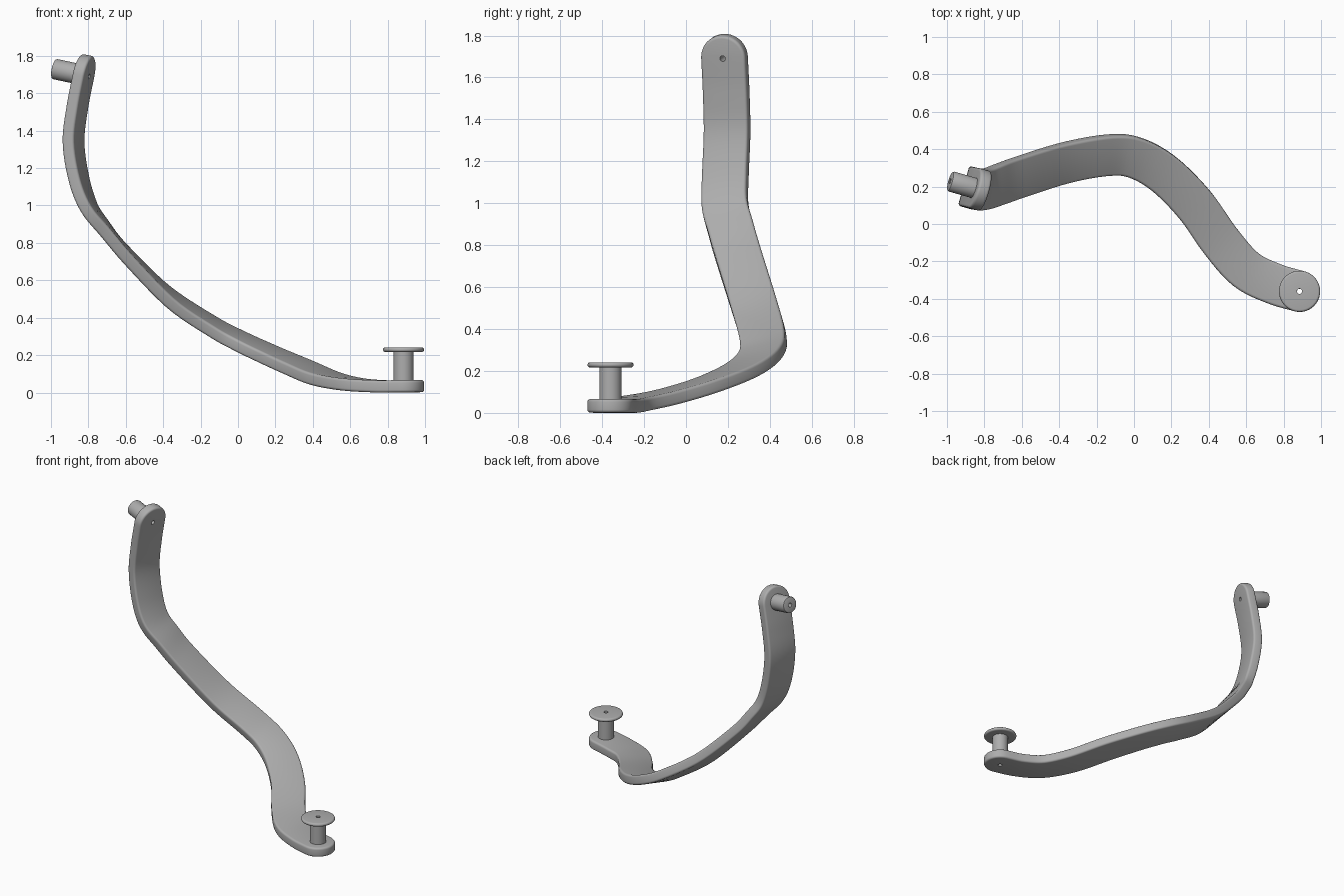
import bpy, bmesh, math
from mathutils import Vector, Matrix

cube = bpy.data.objects.get("Cube")
if cube:
    bpy.data.objects.remove(cube)

grey = bpy.data.materials.new("plain_grey")
grey.use_nodes = True
grey.diffuse_color = (0.42, 0.42, 0.42, 1)
grey.node_tree.nodes["Principled BSDF"].inputs["Base Color"].default_value = (0.42, 0.42, 0.42, 1)

HALF, THICK, ROUND = 0.11, 0.065, 0.014

# Arm centre line on the inner face: x, y, z, yaw and bank in degrees
STATIONS = [
    (0.885, -0.36, 0.066, -14, 0),
    (0.75, -0.32, 0.066, -20, 0),
    (0.60, -0.245, 0.078, -38, 0),
    (0.465, -0.095, 0.108, -54, 0),
    (0.33, 0.095, 0.165, -55, 0),
    (0.17, 0.258, 0.235, -38, 3),
    (0.02, 0.345, 0.305, -16, 10),
    (-0.12, 0.36, 0.38, 0, 17),
    (-0.35, 0.32, 0.535, 13, 24),
    (-0.58, 0.25, 0.765, 14, 22),
    (-0.69, 0.21, 0.90, 2, 12),
    (-0.77, 0.18, 1.01, -11, 2),
    (-0.82, 0.18, 1.15, -15, 0),
    (-0.848, 0.187, 1.34, -16, 0),
    (-0.828, 0.183, 1.52, -16, 0),
    (-0.795, 0.175, 1.69, -16, 0),
]


def finish(name, bm):
    """Turn a bmesh into a grey object."""
    bmesh.ops.remove_doubles(bm, verts=bm.verts, dist=1e-5)
    bmesh.ops.recalc_face_normals(bm, faces=bm.faces)
    mesh = bpy.data.meshes.new(name)
    bm.to_mesh(mesh)
    bm.free()
    ob = bpy.data.objects.new(name, mesh)
    bpy.context.collection.objects.link(ob)
    mesh.materials.append(grey)
    return ob


def smooth(ob):
    bpy.ops.object.select_all(action='DESELECT')
    bpy.context.view_layer.objects.active = ob
    ob.select_set(True)
    bpy.ops.object.shade_smooth_by_angle(angle=math.radians(35))


def spline(points, steps):
    """Smooth curve through the points."""
    p = [Vector(q) for q in points]
    p = [2 * p[0] - p[1]] + p + [2 * p[-1] - p[-2]]
    out = []
    for a, b, c, d in zip(p, p[1:], p[2:], p[3:]):
        for i in range(steps):
            t = i / steps
            out.append(0.5 * (2 * b + (c - a) * t + (2 * a - 5 * b + 4 * c - d) * t ** 2
                              + (3 * b - a - 3 * c + d) * t ** 3))
    return out + [p[-2]]


def bridge(bm, rings, closed=False):
    pairs = list(zip(rings, rings[1:])) + ([(rings[-1], rings[0])] if closed else [])
    for r, s in pairs:
        for i in range(len(r)):
            j = (i + 1) % len(r)
            bm.faces.new((r[i], r[j], s[j], s[i]))


def lathe(name, profile, origin, axis, sides=40):
    """Spin a closed (radius, height) profile round an axis."""
    bm = bmesh.new()
    turn = Matrix.Translation(origin) @ axis.to_track_quat('Z', 'Y').to_matrix().to_4x4()
    rings = []
    for k in range(sides):
        a = math.tau * k / sides
        rings.append([bm.verts.new(turn @ Vector((r * math.cos(a), r * math.sin(a), h)))
                      for r, h in profile])
    bridge(bm, rings, closed=True)
    ob = finish(name, bm)
    smooth(ob)
    return ob


# Frames along the arm: position, tangent, width direction, inner normal
path = spline(STATIONS, 6)
frames = []
for i, s in enumerate(path):
    t = (path[min(i + 1, len(path) - 1)].to_3d() - path[max(i - 1, 0)].to_3d()).normalized()
    yaw, bank = math.radians(s[3]), math.radians(s[4])
    w = Vector((-math.sin(yaw) * math.cos(bank), math.cos(yaw) * math.cos(bank), math.sin(bank)))
    w = (w - t * w.dot(t) * 0.9).normalized()
    frames.append((s.to_3d(), t, w, w.cross(t).normalized()))

# Rounded strap section, as half width at each depth
levels = []
for k in range(5):
    a = math.pi / 2 * k / 4
    levels.append((HALF - ROUND * (1 - math.sin(a)), ROUND * (1 - math.cos(a))))
levels += [(h, THICK - d) for h, d in reversed(levels)]

# Arm with semicircular ends
bm = bmesh.new()
rings = []


def add_ring(frame, angle=0.0):
    pos, t, w, n = frame
    c, s = math.cos(angle), math.sin(angle)
    back = [pos + t * h * s + w * h * c - n * d for h, d in levels]
    front = [pos + t * h * s - w * h * c - n * d for h, d in reversed(levels)]
    rings.append([bm.verts.new(v) for v in back + front])


cap = [math.pi / 2 * k / 12 for k in range(1, 13)]
for a in reversed(cap):
    add_ring(frames[0], -a)
for f in frames:
    add_ring(f)
for a in cap:
    add_ring(frames[-1], a)
bridge(bm, rings)
bmesh.ops.dissolve_degenerate(bm, edges=bm.edges, dist=1e-5)
arm = finish("arm", bm)

# Small through holes at both ends of the arm
for pos, t, w, n in (frames[0], frames[-1]):
    bm = bmesh.new()
    turn = Matrix.Translation(pos) @ n.to_track_quat('Z', 'Y').to_matrix().to_4x4()
    bmesh.ops.create_cone(bm, cap_ends=True, segments=20, radius1=0.014, radius2=0.014,
                          depth=0.3, matrix=turn)
    cutter = finish("hole_cutter", bm)
    cutter.hide_render = True
    mod = arm.modifiers.new("hole", 'BOOLEAN')
    mod.operation, mod.solver, mod.object = 'DIFFERENCE', 'EXACT', cutter
    bpy.context.view_layer.objects.active = arm
    bpy.ops.object.modifier_apply(modifier=mod.name)
    bpy.data.objects.remove(cutter)
smooth(arm)

# Lower post and its round button
pos = frames[0][0]
up = Vector((0, 0, 1))
lathe("lower_post", [(0.014, -0.005), (0.053, -0.005), (0.053, 0.155), (0.014, 0.155)], pos, up)
edge = [(0.098 + 0.012 * math.cos(a), 0.163 + 0.012 * math.sin(a))
        for a in (math.pi * (k / 8 - 0.5) for k in range(9))]
lathe("button", [(0.014, 0.151)] + edge + [(0.014, 0.175)], pos, up)

# Upper pin on the outer face
pos, t, w, n = frames[-1]
lathe("upper_pin", [(0.014, THICK - 0.005), (0.055, THICK - 0.005), (0.055, 0.192),
                    (0.052, 0.198), (0.047, 0.2), (0.014, 0.2)], pos, -n)
